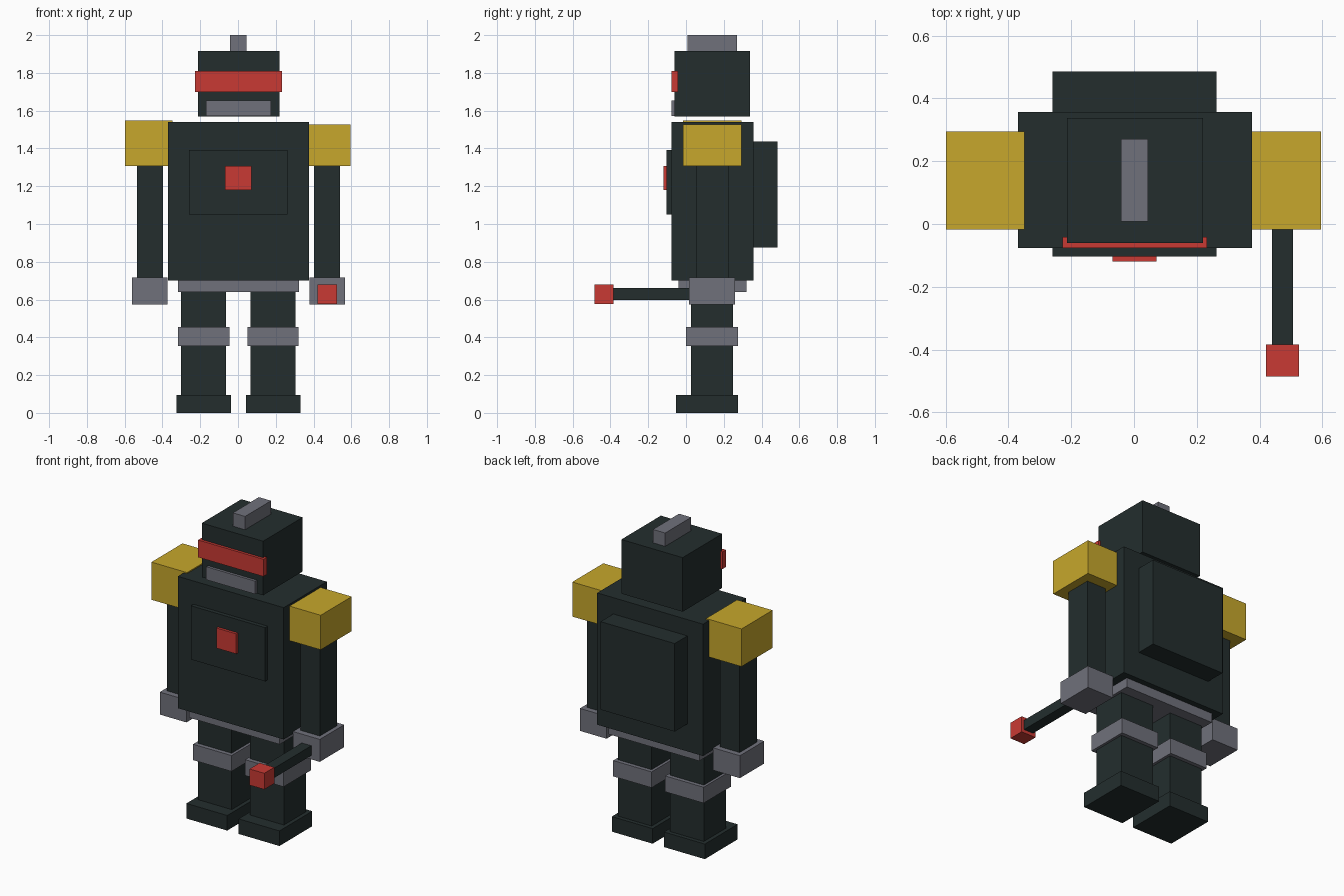
import bpy
import bmesh
from mathutils import Vector

if "Cube" in bpy.data.objects:
    bpy.data.objects.remove(bpy.data.objects["Cube"])


def material(name, rgb):
    m = bpy.data.materials.new(name)
    m.diffuse_color = (*rgb, 1)
    m.use_nodes = True
    m.node_tree.nodes["Principled BSDF"].inputs["Base Color"].default_value = m.diffuse_color
    return m


DARK = material("dark green grey", (0.017, 0.027, 0.027))
GREY = material("steel grey", (0.162, 0.165, 0.198))
RED = material("red", (0.584, 0.042, 0.034))
YELLOW = material("mustard yellow", (0.571, 0.386, 0.025))


def box(name, mat, x, y, z):
    """Box spanning the given (min, max) ranges."""
    lo, hi = Vector((x[0], y[0], z[0])), Vector((x[1], y[1], z[1]))
    bm = bmesh.new()
    bmesh.ops.create_cube(bm, size=1)
    bmesh.ops.scale(bm, vec=hi - lo, verts=bm.verts)
    mesh = bpy.data.meshes.new(name)
    bm.to_mesh(mesh)
    bm.free()
    mesh.materials.append(mat)
    obj = bpy.data.objects.new(name, mesh)
    obj.location = (lo + hi) / 2
    bpy.context.collection.objects.link(obj)


def pair(name, mat, x, y, z, centre=0.002):
    """Left and right copies of a box, mirrored about the body centre."""
    box(name + "_right", mat, (centre + x[0], centre + x[1]), y, z)
    box(name + "_left", mat, (centre - x[1], centre - x[0]), y, z)


# Head
box("head", DARK, (-0.213, 0.219), (-0.06, 0.338), (1.57, 1.915))
box("visor", RED, (-0.227, 0.233), (-0.077, -0.042), (1.70, 1.81))
box("mouth", GREY, (-0.17, 0.175), (-0.077, -0.055), (1.572, 1.655))
box("crest", GREY, (-0.042, 0.044), (0.008, 0.27), (1.91, 2.0))

# Body
box("torso", DARK, (-0.37, 0.376), (-0.077, 0.357), (0.70, 1.54))
box("chest_plate", DARK, (-0.26, 0.263), (-0.103, -0.07), (1.05, 1.392))
box("chest_button", RED, (-0.068, 0.071), (-0.12, -0.1), (1.18, 1.308))
box("backpack", DARK, (-0.26, 0.263), (0.35, 0.485), (0.875, 1.436))
box("pelvis", GREY, (-0.318, 0.322), (-0.04, 0.32), (0.64, 0.705))

# Arms: the left pad sits a little higher and overlaps the torso
box("shoulder_pad_left", YELLOW, (-0.598, -0.348), (-0.017, 0.295), (1.307, 1.547))
box("shoulder_pad_right", YELLOW, (0.35, 0.595), (-0.017, 0.295), (1.307, 1.527))
pair("arm", DARK, (0.4, 0.538), (0.053, 0.225), (0.71, 1.32))
pair("hand", GREY, (0.376, 0.564), (0.015, 0.26), (0.573, 0.716))

# Legs
pair("leg", DARK, (0.065, 0.303), (0.027, 0.25), (0.09, 0.645))
pair("knee_band", GREY, (0.048, 0.319), (0.0, 0.275), (0.354, 0.455))
pair("foot", DARK, (0.04, 0.328), (-0.054, 0.276), (0.0, 0.096))

# Baton held in the right hand
box("baton", DARK, (0.439, 0.507), (-0.39, 0.03), (0.598, 0.66))
box("baton_tip", RED, (0.421, 0.525), (-0.485, -0.384), (0.577, 0.68))
